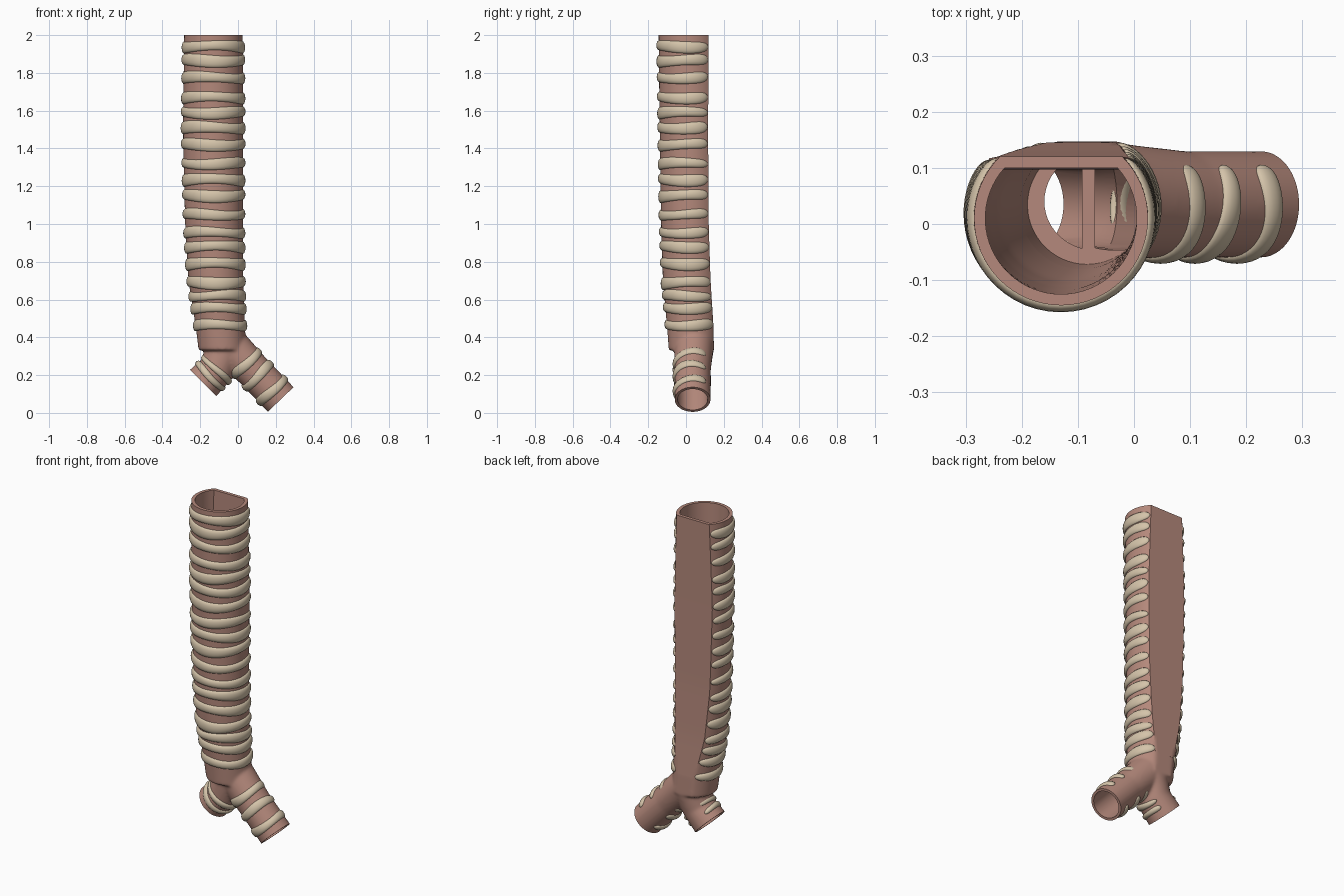
import bpy, bmesh, math, random
from mathutils import Vector

random.seed(4)
if "Cube" in bpy.data.objects:
    bpy.data.objects.remove(bpy.data.objects["Cube"])


def material(name, rgb):
    m = bpy.data.materials.new(name)
    m.use_nodes = True
    m.diffuse_color = (*rgb, 1)
    m.node_tree.nodes["Principled BSDF"].inputs["Base Color"].default_value = (*rgb, 1)
    return m


tissue = material("pink tissue", (0.46, 0.25, 0.20))
cartilage = material("cream cartilage", (0.66, 0.55, 0.40))
BACK = Vector((0, 1, 0))


def sweep(name, loops, mat, wrap=False):
    """Skin a list of equal closed loops; cap the ends unless wrapped."""
    bm = bmesh.new()
    rows = [[bm.verts.new(p) for p in loop] for loop in loops]
    n = len(rows[0])
    pairs = list(zip(rows, rows[1:])) + ([(rows[-1], rows[0])] if wrap else [])
    for a, b in pairs:
        for i in range(n):
            j = (i + 1) % n
            bm.faces.new((a[i], a[j], b[j], b[i]))
    if not wrap:
        bm.faces.new(rows[0])
        bm.faces.new(rows[-1])
    bmesh.ops.recalc_face_normals(bm, faces=bm.faces)
    mesh = bpy.data.meshes.new(name)
    bm.to_mesh(mesh)
    bm.free()
    mesh.materials.append(mat)
    ob = bpy.data.objects.new(name, mesh)
    bpy.context.collection.objects.link(ob)
    return ob


def smooth(ob, angle):
    bpy.ops.object.select_all(action="DESELECT")
    ob.select_set(True)
    bpy.context.view_layer.objects.active = ob
    bpy.ops.object.shade_smooth_by_angle(angle=math.radians(angle))


# Main tube: height, centre x, centre y, radius, y of the flat back
KEYS = [(0.3, -0.08, 0.036, 0.125, 0.148), (0.45, -0.093, 0.03, 0.13, 0.146),
        (0.7, -0.117, 0.023, 0.145, 0.13), (1.0, -0.127, 0.021, 0.153, 0.12),
        (1.5, -0.132, 0.02, 0.159, 0.117), (2.0, -0.13, 0.01, 0.155, 0.12)]


def tube_at(z):
    z = min(max(z, KEYS[0][0]), KEYS[-1][0])
    for a, b in zip(KEYS, KEYS[1:]):
        if z <= b[0]:
            t = (z - a[0]) / (b[0] - a[0])
            return [p + (q - p) * t for p, q in zip(a[1:], b[1:])]


def d_loop(z, wall=0.0):
    """Round front, flat back."""
    x, y, r, flat = tube_at(z)
    r, flat = r - wall, flat - wall
    half = math.acos((flat - y) / r)
    start, span = math.pi / 2 + half, 2 * math.pi - 2 * half
    pts = []
    for i in range(49):
        a = start + span * i / 48
        pts.append(Vector((x + r * math.cos(a), y + r * math.sin(a), z)))
    pts += [pts[-1].lerp(pts[0], k / 8) for k in range(1, 8)]
    return pts


WALL = 0.02
levels = [0.455 + (2 - 0.455) * i / 30 for i in range(31)]
main_tube = sweep("main_tube", [d_loop(z) for z in levels]
                  + [d_loop(z, WALL) for z in reversed(levels)], tissue, wrap=True)
smooth(main_tube, 35)

# Branch paths: end first, then up into the fork, with radii
LEFT = [((0.226, 0.035, 0.071), 0.095), ((0.088, 0.035, 0.215), 0.095),
        ((-0.05, 0.042, 0.359), 0.104)]
RIGHT = [((-0.185, 0.035, 0.158), 0.099), ((-0.115, 0.035, 0.228), 0.095),
         ((-0.07, 0.042, 0.33), 0.104)]


def branch(name, path, wall=0.0, extra=0.05):
    pts = [Vector(p) for p, _ in path]
    radii = [r - wall for _, r in path]
    up = (pts[1] - pts[0]).normalized()
    pts.insert(0, pts[0] - up * extra)
    radii.insert(0, radii[0])
    loops = []
    for i, (p, r) in enumerate(zip(pts, radii)):
        axis = (pts[min(i + 1, len(pts) - 1)] - pts[max(i - 1, 0)]).normalized()
        side = BACK.cross(axis).normalized()
        loops.append([p + r * (side * math.cos(a) + BACK * math.sin(a))
                      for a in (2 * math.pi * k / 48 for k in range(48))])
    return sweep(name, loops, tissue)


def end_block(path):
    """Cutter that trims a branch square at its end."""
    end, nxt = Vector(path[0][0]), Vector(path[1][0])
    up = (nxt - end).normalized()
    side = BACK.cross(up)
    h = 0.13
    return sweep("end_cutter", [[end - up * d + side * (h * u) + BACK * (h * v)
                 for u, v in ((-1, -1), (1, -1), (1, 1), (-1, 1))] for d in (0, 0.2)], tissue)


# Fork: blended outer body, then hollowed and trimmed
fork = sweep("fork", [d_loop(0.33 + 0.03 * i) for i in range(10)], tissue)
bpy.context.view_layer.objects.active = fork


def boolean(target, tool, op):
    tool.hide_render = True
    mod = target.modifiers.new("cut", "BOOLEAN")
    mod.operation, mod.object, mod.solver = op, tool, "EXACT"
    bpy.context.view_layer.objects.active = target
    bpy.ops.object.modifier_apply(modifier=mod.name)
    bpy.data.objects.remove(tool)


for path in (LEFT, RIGHT):
    boolean(fork, branch("outer", path), "UNION")
blend = fork.modifiers.new("blend", "REMESH")
blend.mode, blend.voxel_size = "VOXEL", 0.007
bpy.ops.object.modifier_apply(modifier="blend")
relax = fork.modifiers.new("relax", "SMOOTH")
relax.factor, relax.iterations = 0.5, 14
bpy.ops.object.modifier_apply(modifier="relax")

boolean(fork, sweep("bore", [d_loop(0.34 + 0.04 * i, WALL) for i in range(8)], tissue), "DIFFERENCE")
for path in (LEFT, RIGHT):
    boolean(fork, branch("bore", path, WALL - 0.005, 0.1), "DIFFERENCE")
    boolean(fork, end_block(path), "DIFFERENCE")
boolean(fork, sweep("top_cutter", [[Vector((x, y, z)) for x, y in
        ((-0.4, -0.4), (0.4, -0.4), (0.4, 0.4), (-0.4, 0.4))] for z in (0.457, 0.8)], tissue), "DIFFERENCE")
smooth(fork, 40)


def ring(name, centre, axis, radius, gap, height, bulge=0.014, wave=0.006, follow=None):
    """Open band round the front, with rounded ends either side of the back."""
    side = BACK.cross(axis).normalized()
    phase, steps, loops = random.uniform(0, 6.28), 56, []
    for i in range(steps + 1):
        s = -math.cos(math.pi * i / steps) * 0.9995
        a = -math.pi / 2 + s * (math.pi - gap)
        taper = math.sqrt(1 - abs(s) ** 14)
        out = side * math.cos(a) + BACK * math.sin(a)
        h = height * (1 + 0.12 * math.sin(2 * a + phase)) * taper
        mid = centre + out * (radius - 0.001) + axis * wave * math.sin(2 * a - phase)
        loops.append([mid + out * (bulge * taper * math.cos(t)) + axis * (h * math.sin(t))
                      for t in (2 * math.pi * k / 14 for k in range(14))])
    smooth(sweep(name, loops, cartilage), 80)


# Cartilage bands on the main tube
heights = [0.465, 0.555, 0.62, 0.69, 0.79, 0.88, 0.955, 1.05, 1.15, 1.235,
           1.32, 1.42, 1.51, 1.59, 1.67, 1.775, 1.865, 1.94]
for i, z in enumerate(heights):
    x, y, r, flat = tube_at(z)
    gap = math.acos((flat - y) / r) + 0.03
    ring(f"tube_ring_{i + 1}", Vector((x, y, z)), Vector((0, 0, 1)), r, gap,
         random.uniform(0.026, 0.031))

# Cartilage bands on the two branches
for label, path, spots, h in (("left", LEFT, (0.064, 0.172, 0.262), 0.024),
                              ("right", RIGHT, (0.05, 0.1), 0.017)):
    end = Vector(path[0][0])
    up = (Vector(path[1][0]) - end).normalized()
    for i, t in enumerate(spots):
        ring(f"{label}_branch_ring_{i + 1}", end + up * t, up, 0.095, 0.75, h, 0.012, 0.005)
